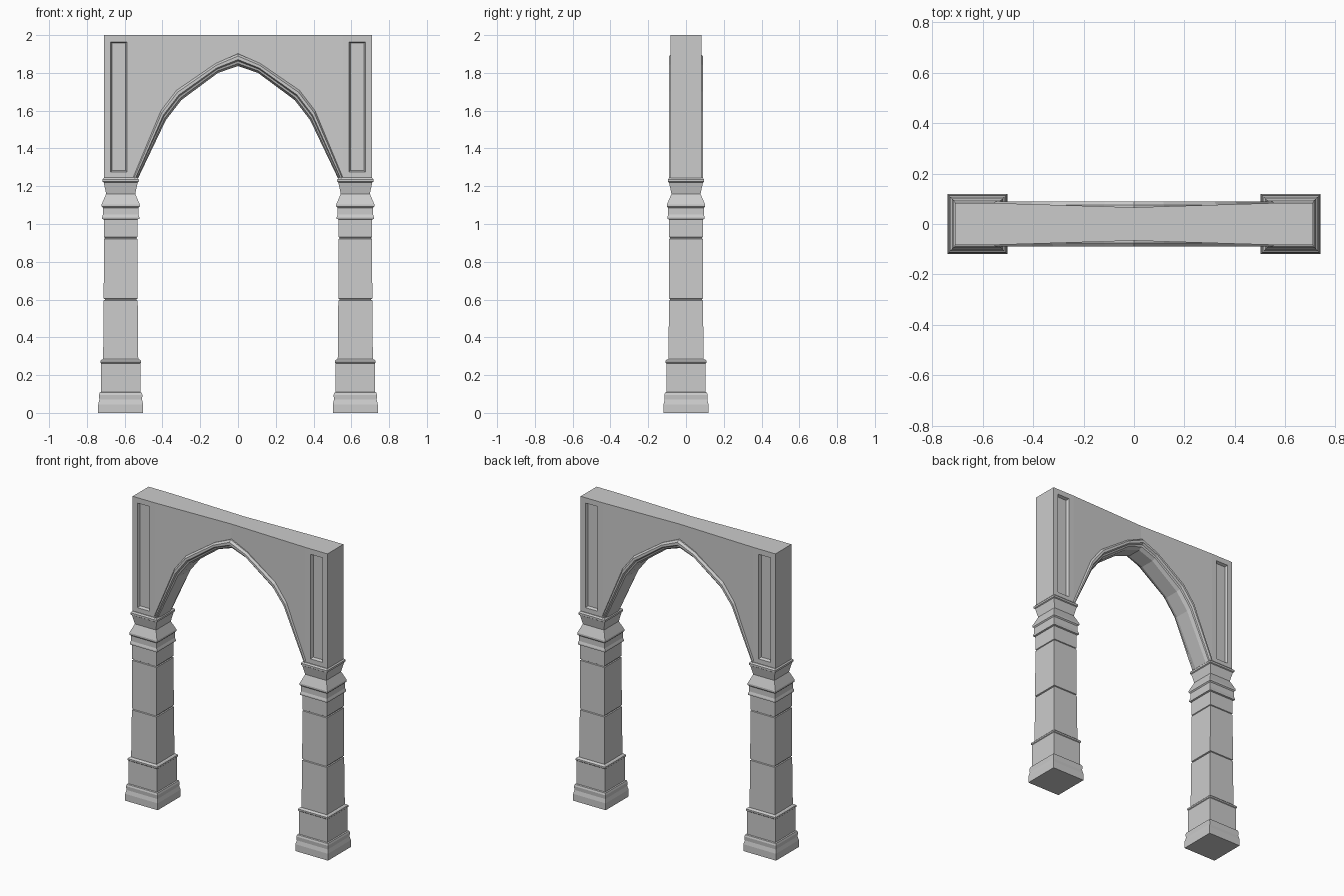
import bpy, bmesh

if "Cube" in bpy.data.objects:
    bpy.data.objects.remove(bpy.data.objects["Cube"])


def finish(bm, name):
    """Turn a right-hand half into an object mirrored across x = 0."""
    bmesh.ops.recalc_face_normals(bm, faces=bm.faces)
    mesh = bpy.data.meshes.new(name)
    bm.to_mesh(mesh)
    bm.free()
    ob = bpy.data.objects.new(name, mesh)
    bpy.context.collection.objects.link(ob)
    ob.modifiers.new("Mirror", 'MIRROR').use_axis[0] = True
    return ob


def loft(bm, rings, cap_start=True, cap_end=True):
    """Join closed rings of points into a tube."""
    rows = [[bm.verts.new(p) for p in ring] for ring in rings]
    n = len(rows[0])
    for a, b in zip(rows, rows[1:]):
        for i in range(n):
            j = (i + 1) % n
            bm.faces.new((a[i], a[j], b[j], b[i]))
    if cap_start:
        bm.faces.new(rows[0])
    if cap_end:
        bm.faces.new(rows[-1])


# Square pillars: (half width, height) profile
PILLAR_X = 0.621
profile = [
    (0.119, 0), (0.119, 0.045), (0.113, 0.07), (0.115, 0.095), (0.111, 0.107),
    (0.104, 0.110), (0.104, 0.262), (0.108, 0.266), (0.108, 0.276), (0.101, 0.283),
    (0.093, 0.285),
    (0.090, 0.595), (0.084, 0.598), (0.084, 0.602), (0.090, 0.605),
    (0.089, 0.921), (0.084, 0.924), (0.084, 0.928), (0.089, 0.931),
    (0.089, 1.024), (0.099, 1.027), (0.099, 1.036), (0.094, 1.050),
    (0.094, 1.085), (0.101, 1.092), (0.101, 1.104), (0.077, 1.160),
    (0.090, 1.220), (0.096, 1.224), (0.096, 1.236), (0.088, 1.245),
]
bm = bmesh.new()
loft(bm, [[(PILLAR_X + sx * r, sy * r, z)
           for sx, sy in ((-1, -1), (1, -1), (1, 1), (-1, 1))] for r, z in profile])
finish(bm, "pillars")

# Corner blocks with a sunken slot front and back
SIDE_Y = 0.083
bm = bmesh.new()
loft(bm, [[(x, -SIDE_Y, z), (x, SIDE_Y, z), (x, SIDE_Y, z2), (x, -SIDE_Y, z2)]
          for x, z, z2 in ((0.552, 1.24, 2.0), (0.71, 1.24, 2.0))])
bmesh.ops.recalc_face_normals(bm, faces=bm.faces)
bm.normal_update()
slots = [f for f in bm.faces if abs(f.normal.y) > 0.9]
bmesh.ops.inset_individual(bm, faces=slots, thickness=0.05)
bmesh.ops.inset_individual(bm, faces=slots, thickness=0.01, depth=-0.018)
finish(bm, "corner_blocks")

# Arch curve, crown to springing: outer and inner edge of the moulding
outer = [(0, 1.902), (0.118, 1.85), (0.325, 1.708), (0.408, 1.60), (0.558, 1.24)]
inner = [(0, 1.836), (0.106, 1.80), (0.30, 1.656), (0.382, 1.55), (0.53, 1.24)]


def wall_y(x):
    return 0.066 + (SIDE_Y - 0.066) * min(1, x / 0.55)


# Spandrel wall, thinner towards the middle
bm = bmesh.new()
loft(bm, [[(x, -wall_y(x), z), (x, wall_y(x), z), (x, wall_y(x), 2), (x, -wall_y(x), 2)]
          for x, z in outer], cap_start=False)
finish(bm, "spandrel_wall")

# Arch moulding: (position from outer to inner edge, half depth)
section = [(0, 0.06), (0, 0.076), (0.2, 0.090), (0.48, 0.090), (0.6, 0.076),
           (0.8, 0.072), (1, 0.048)]
section += [(t, -y) for t, y in reversed(section)]
bm = bmesh.new()
loft(bm, [[(ox + (ix - ox) * t, y, oz + (iz - oz) * t) for t, y in section]
          for (ox, oz), (ix, iz) in zip(outer, inner)], cap_start=False)
finish(bm, "arch_moulding")
